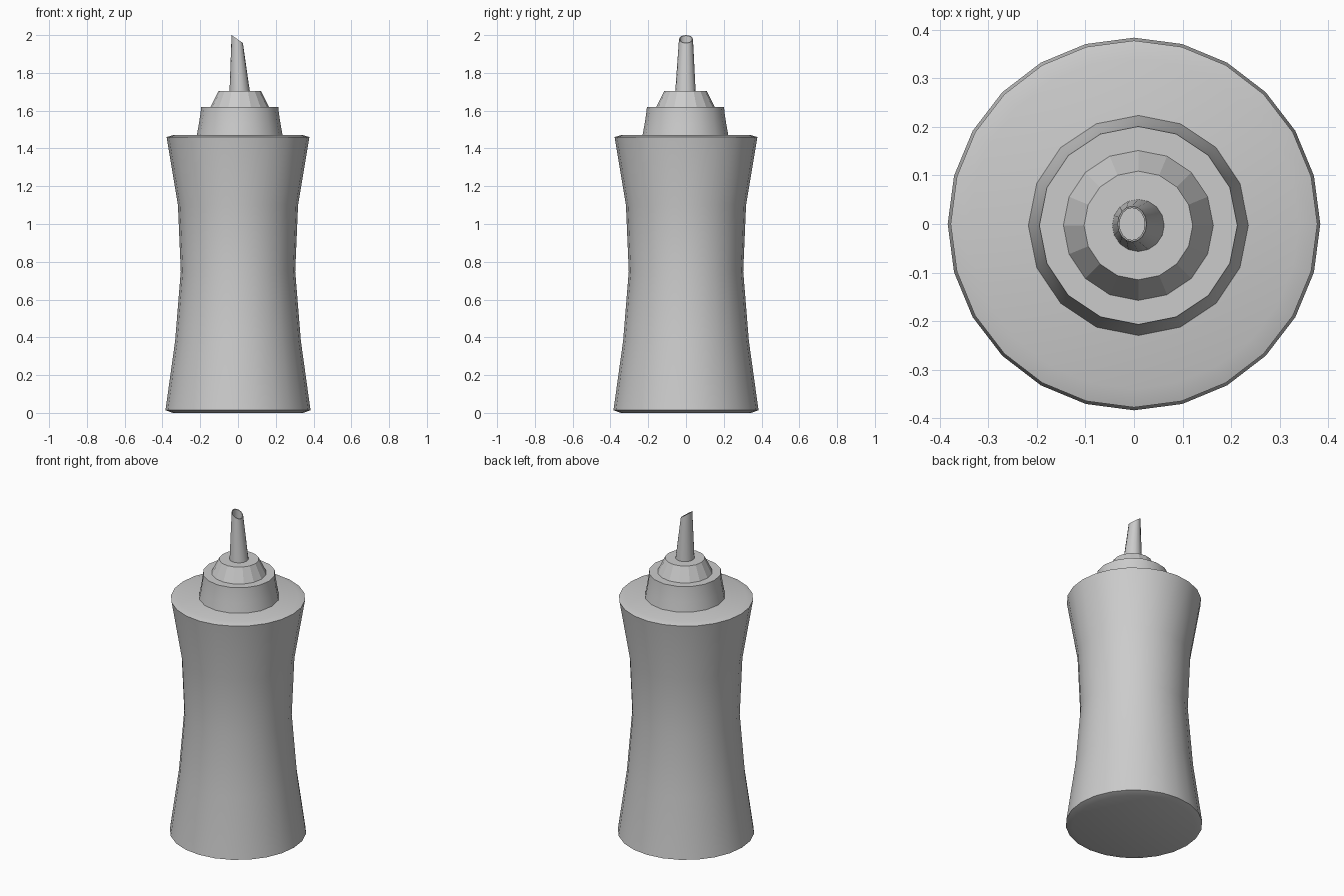
import bpy, bmesh, math

if "Cube" in bpy.data.objects:
    bpy.data.objects.remove(bpy.data.objects["Cube"])


def loft(name, rings, sides, smooth=True, cap_ends=True):
    """Stack elliptical rings (cx, cy, z, rx, ry, slope) into a skin."""
    bm = bmesh.new()
    loops = []
    for cx, cy, z, rx, ry, slope in rings:
        loop = []
        for i in range(sides):
            a = 2 * math.pi * i / sides
            dx = rx * math.cos(a)
            loop.append(bm.verts.new((cx + dx, cy + ry * math.sin(a), z + slope * dx)))
        loops.append(loop)
    for lo, hi in zip(loops, loops[1:]):
        for i in range(sides):
            j = (i + 1) % sides
            bm.faces.new((lo[i], lo[j], hi[j], hi[i]))
    if cap_ends:
        bm.faces.new(loops[0][::-1])
        bm.faces.new(loops[-1])
    bmesh.ops.recalc_face_normals(bm, faces=bm.faces)
    mesh = bpy.data.meshes.new(name)
    bm.to_mesh(mesh)
    bm.free()
    obj = bpy.data.objects.new(name, mesh)
    bpy.context.collection.objects.link(obj)
    if smooth:
        bpy.ops.object.select_all(action='DESELECT')
        obj.select_set(True)
        bpy.context.view_layer.objects.active = obj
        bpy.ops.object.shade_smooth_by_angle(angle=math.radians(35))
    return obj


def turned(name, profile, sides, cx=0.0, cy=0.0, smooth=True):
    return loft(name, [(cx, cy, z, r, r, 0) for r, z in profile], sides, smooth)


CX, CY = 0.009, -0.003  # the cap sits slightly off centre

# Waisted squeeze body
turned("bottle_body", [(0.345, 0), (0.384, 0.014), (0.333, 0.38), (0.303, 0.75),
                       (0.318, 1.10), (0.378, 1.46), (0.34, 1.472)], 24)

# Screw cap collar
turned("cap_collar", [(0.228, 1.465), (0.216, 1.53), (0.207, 1.59), (0.204, 1.62)],
       16, CX, CY)

# Sloped shoulder of the cap
turned("cap_shoulder", [(0.157, 1.615), (0.112, 1.705)], 16, CX, CY, smooth=False)

# Leaning hollow nozzle with a slanted tip
S = -0.70
loft("nozzle", [(CX, CY, 1.70, 0.054, 0.054, 0),
                (-0.004, 0, 1.979, 0.030, 0.037, S),
                (-0.004, 0, 1.979, 0.026, 0.033, S),
                (CX, CY, 1.715, 0.045, 0.045, 0)], 16)
